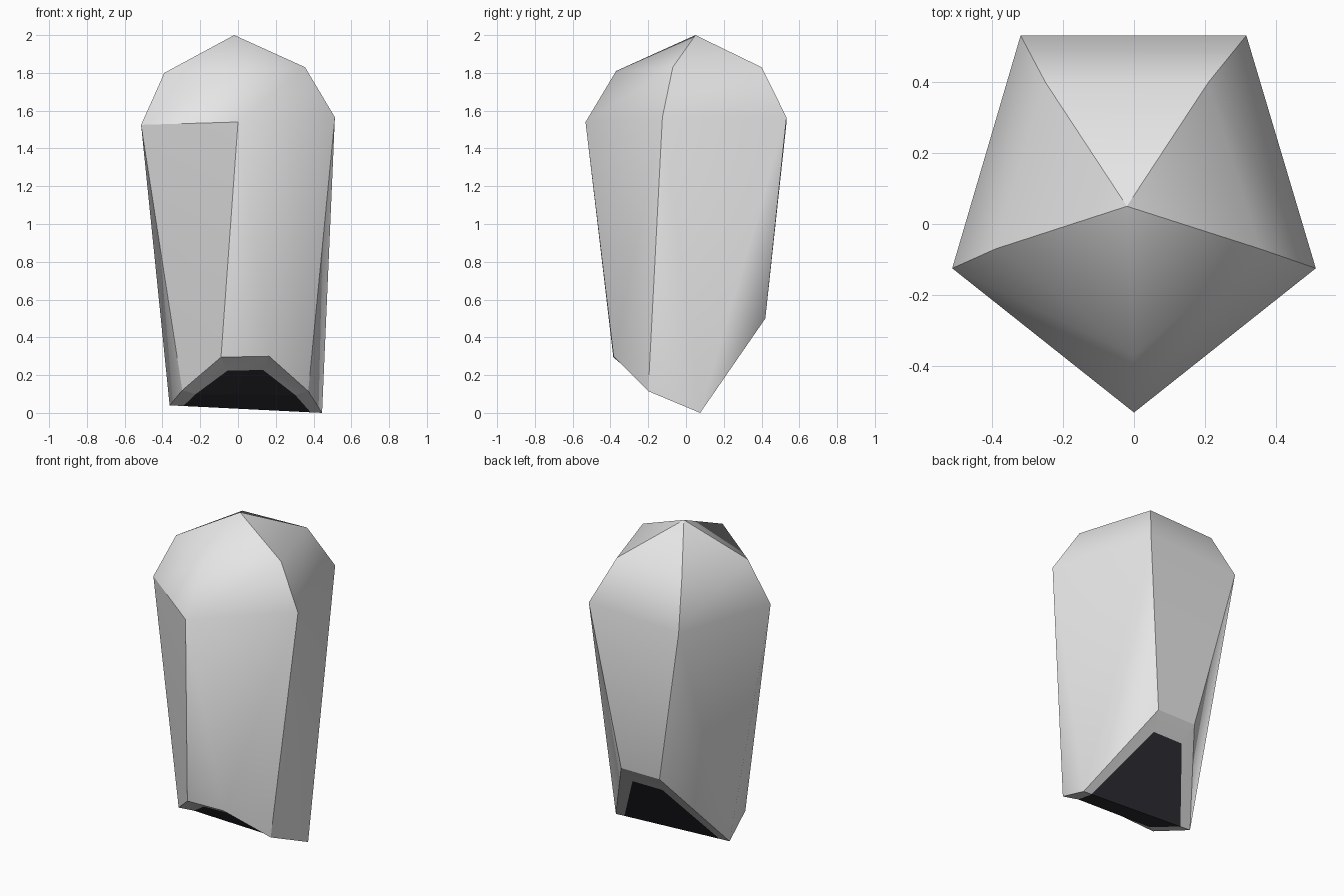
import bpy, bmesh
from mathutils import Vector

if "Cube" in bpy.data.objects:
    bpy.data.objects.remove(bpy.data.objects["Cube"])


def material(name, colour):
    m = bpy.data.materials.new(name)
    m.diffuse_color = (*colour, 1)
    m.use_nodes = True
    m.node_tree.nodes["Principled BSDF"].inputs["Base Color"].default_value = m.diffuse_color
    return m


# Five columns in order: front, right, back right, back left, left
waist = [(0, -.532, 1.54), (.513, -.125, 1.565), (.317, .532, 1.565), (-.32, .532, 1.535), (-.513, -.125, 1.525)]
shoulder = [(0, -.37, 1.81), (.355, -.07, 1.83), (.21, .40, 1.83), (-.25, .40, 1.815), (-.39, -.07, 1.80)]
apex = (-.02, .05, 2.0)
# Broken lower rim, going round from the front column
rim = [(-.09, -.385, .295), (.165, -.383, .30), (.372, -.2, .115), (.445, .075, 0),
       (.166, .42, .50), (-.106, .42, .50), (-.362, .075, .04), (-.295, -.18, .12)]

bm = bmesh.new()
W, S, R = ([bm.verts.new(p) for p in ring] for ring in (waist, shoulder, rim))
A = bm.verts.new(apex)

# Dark core rim: the outer rim pulled in towards the middle of the bottom ridge
ridge_mid = (Vector(rim[3]) + Vector(rim[6])) / 2
pull = [.74, .74, .79, .85, .78, .78, .82, .79]
C = [bm.verts.new(ridge_mid.lerp(Vector(p), k)) for p, k in zip(rim, pull)]

# Crown facets
for i in range(5):
    j = (i + 1) % 5
    bm.faces.new((S[i], S[j], A))
    bm.faces.new((W[i], W[j], S[j], S[i]))

# Long side facets, fanned from their outermost rim corner so they bulge outward
column_foot = [0, 2, 4, 5, 7]
bulge = [R[1], R[3], R[4], R[6], R[0]]
for i in range(5):
    j = (i + 1) % 5
    a, b = column_foot[i], column_foot[j] if j else 8
    loop = [W[j], W[i]] + [R[k % 8] for k in range(a, b + 1)]
    s = loop.index(bulge[i])
    loop = loop[s:] + loop[:s]
    for k in range(1, len(loop) - 1):
        bm.faces.new((loop[0], loop[k], loop[k + 1]))

# Broken end: pale border and dark core
for i in range(8):
    j = (i + 1) % 8
    bm.faces.new((R[j], R[i], C[i], C[j]))
for ids in ((0, 1, 2, 7), (7, 2, 3, 6), (6, 3, 4, 5)):
    bm.faces.new([C[k] for k in ids]).material_index = 1

bmesh.ops.recalc_face_normals(bm, faces=bm.faces)

# Soft shading up each facet, hard edges along columns and the broken rim
for f in bm.faces:
    f.smooth = True


def harden(u, v):
    e = bm.edges.get((u, v))
    if e:
        e.smooth = False


for i in range(5):
    harden(W[i], R[column_foot[i]])
    if i:
        harden(W[i], S[i])
        harden(S[i], A)
harden(W[0], W[4])
for i in range(8):
    harden(R[i], R[(i + 1) % 8])
    harden(R[i], C[i])
harden(C[7], C[2])
harden(C[6], C[3])

mesh = bpy.data.meshes.new("crystal")
bm.to_mesh(mesh)
bm.free()
mesh.materials.append(material("pale grey", (.79, .79, .79)))
mesh.materials.append(material("dark core", (.032, .031, .038)))
bpy.context.collection.objects.link(bpy.data.objects.new("crystal", mesh))
